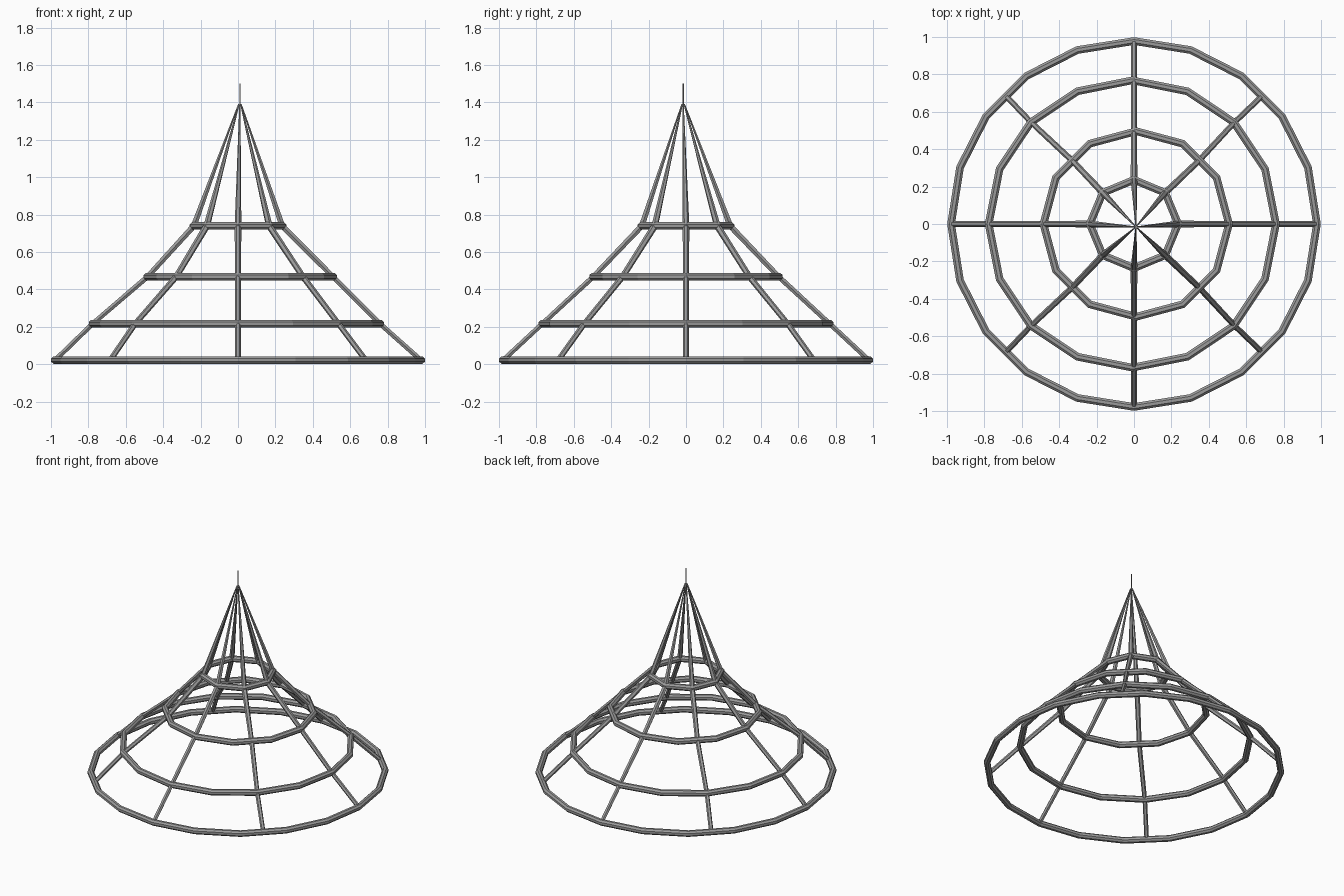
import bpy, bmesh, math
from mathutils import Vector

cube = bpy.data.objects.get("Cube")
if cube:
    bpy.data.objects.remove(cube, do_unlink=True)

steel = bpy.data.materials.new("steel_grey")
steel.use_nodes = True
colour = (0.33, 0.33, 0.33, 1)
steel.diffuse_color = colour
steel.node_tree.nodes["Principled BSDF"].inputs["Base Color"].default_value = colour


def tube(name, points, radii, plane_normal, closed=False, sides=8):
    """Sweep a polygon along a planar path, with mitred corners."""
    bm = bmesh.new()
    n = len(points)
    loops = []
    for i, p in enumerate(points):
        before = points[i - 1] if closed or i > 0 else None
        after = points[(i + 1) % n] if closed or i < n - 1 else None
        d_in = (p - before).normalized() if before else (after - p).normalized()
        d_out = (after - p).normalized() if after else d_in
        tangent = (d_in + d_out).normalized()
        side = plane_normal.cross(tangent) / tangent.dot(d_out)
        loop = []
        for k in range(sides):
            a = math.tau * (k + 0.5) / sides
            offset = side * math.cos(a) + plane_normal * math.sin(a)
            loop.append(bm.verts.new(p + offset * radii[i]))
        loops.append(loop)
    for i in range(n if closed else n - 1):
        a, b = loops[i], loops[(i + 1) % n]
        for k in range(sides):
            j = (k + 1) % sides
            bm.faces.new((a[k], a[j], b[j], b[k]))
    if not closed:
        bm.faces.new(loops[0])
        bm.faces.new(loops[-1])
    bmesh.ops.recalc_face_normals(bm, faces=bm.faces)
    mesh = bpy.data.meshes.new(name)
    bm.to_mesh(mesh)
    bm.free()
    mesh.materials.append(steel)
    obj = bpy.data.objects.new(name, mesh)
    bpy.context.collection.objects.link(obj)


# Hoops: name, radius, height, x centre, sides
hoops = [
    ("base_hoop", 0.978, 0.022, 0.0, 20),
    ("lower_hoop", 0.768, 0.217, -0.009, 16),
    ("middle_hoop", 0.496, 0.468, 0.012, 12),
    ("upper_hoop", 0.236, 0.740, 0.0, 8),
]
UP = Vector((0, 0, 1))
APEX = Vector((0.01, -0.015, 1.39))


def hoop_point(radius, z, cx, angle):
    return Vector((cx + radius * math.cos(angle), radius * math.sin(angle), z))


for name, radius, z, cx, count in hoops:
    path = [hoop_point(radius, z, cx, math.tau * i / count) for i in range(count)]
    tube(name, path, [0.022] * count, UP, closed=True)

# Eight ribs that follow the hoops and taper to the apex
for i in range(8):
    angle = math.tau * i / 8
    path = []
    for name, radius, z, cx, count in hoops:
        step = math.tau / count
        half = (angle + 1e-6) % step - step / 2
        reach = radius * math.cos(step / 2) / math.cos(half)
        path.append(hoop_point(reach, z, cx * abs(math.cos(angle)), angle))
    path.append(APEX + Vector((math.cos(angle), math.sin(angle), 0)) * 0.007)
    normal = Vector((-math.sin(angle), math.cos(angle), 0))
    tube(f"rib_{i + 1}", path, [0.015, 0.015, 0.016, 0.018, 0.003], normal, sides=6)

# Thin spike on top
tube("top_spike", [APEX - UP * 0.03, APEX + UP * 0.112], [0.004, 0.003],
     Vector((0, 1, 0)), sides=6)
